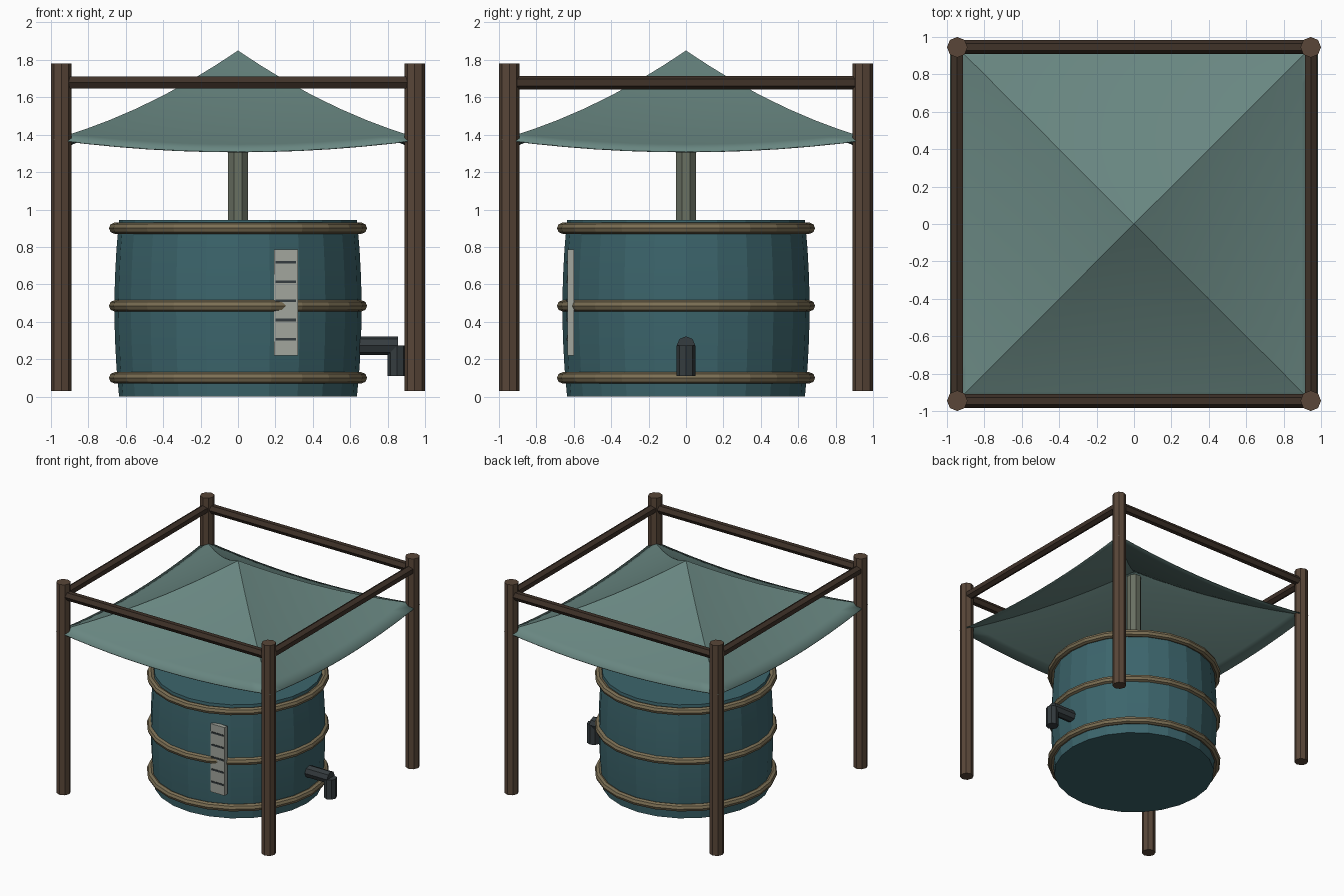
import bpy, bmesh, math
from mathutils import Matrix, Vector

if "Cube" in bpy.data.objects:
    bpy.data.objects.remove(bpy.data.objects["Cube"])


def material(name, rgb):
    m = bpy.data.materials.new(name)
    m.diffuse_color = (*rgb, 1)
    m.use_nodes = True
    m.node_tree.nodes["Principled BSDF"].inputs["Base Color"].default_value = m.diffuse_color
    return m


TEAL = material("tank_teal", (0.045, 0.13, 0.15))
CLOTH = material("canopy_cloth", (0.14, 0.24, 0.22))
WOOD = material("wood", (0.10, 0.062, 0.04))
BEAM = material("dark_wood", (0.05, 0.032, 0.022))
TAN = material("hoop_tan", (0.20, 0.16, 0.09))
POLE = material("pole", (0.14, 0.16, 0.12))
PALE = material("gauge_plate", (0.36, 0.38, 0.34))
DARK = material("dark_metal", (0.035, 0.045, 0.05))


def finish(name, bm, mat):
    bmesh.ops.recalc_face_normals(bm, faces=bm.faces)
    me = bpy.data.meshes.new(name)
    bm.to_mesh(me)
    bm.free()
    ob = bpy.data.objects.new(name, me)
    bpy.context.collection.objects.link(ob)
    me.materials.append(mat)
    return ob


def rod(name, a, b, r, sides, mat, spin=0.0):
    """Capped prism from a to b."""
    a, b = Vector(a), Vector(b)
    d = b - a
    turn = Matrix.Identity(4)
    if abs(d.x) > 1e-6:
        turn = Matrix.Rotation(math.pi / 2, 4, 'Y')
    elif abs(d.y) > 1e-6:
        turn = Matrix.Rotation(math.pi / 2, 4, 'X')
    bm = bmesh.new()
    bmesh.ops.create_cone(bm, cap_ends=True, segments=sides, radius1=r, radius2=r,
                          depth=d.length,
                          matrix=Matrix.Translation((a + b) / 2) @ turn @ Matrix.Rotation(spin, 4, 'Z'))
    return finish(name, bm, mat)


def box(name, lo, hi, mat):
    lo, hi = Vector(lo), Vector(hi)
    bm = bmesh.new()
    bmesh.ops.create_cube(bm, size=1, matrix=Matrix.Translation((lo + hi) / 2) @ Matrix.Diagonal((*(hi - lo), 1)))
    return finish(name, bm, mat)


def lathe(name, profile, sides, mat, closed=False):
    """Spin (radius, z) points about z; open profiles get end caps."""
    bm = bmesh.new()
    rings = [[bm.verts.new((r * math.cos(2 * math.pi * i / sides), r * math.sin(2 * math.pi * i / sides), z))
              for i in range(sides)] for r, z in profile]
    pairs = list(zip(rings, rings[1:]))
    if closed:
        pairs.append((rings[-1], rings[0]))
    for p, q in pairs:
        for i in range(sides):
            j = (i + 1) % sides
            bm.faces.new((p[i], p[j], q[j], q[i]))
    if not closed:
        bm.faces.new(rings[0])
        bm.faces.new(rings[-1])
    return finish(name, bm, mat)


# Bulging tank
H = 0.945
lathe("tank", [(0.636 + 0.025 * (1 - (2 * k / 6 - 1) ** 2), H * k / 6) for k in range(7)], 24, TEAL)

# Three round hoops
for label, z in (("lower", 0.1), ("middle", 0.485), ("upper", 0.9)):
    ring = [(0.66 + 0.03 * math.cos(k * math.pi / 4), z + 0.03 * math.sin(k * math.pi / 4)) for k in range(8)]
    lathe(label + "_hoop", ring, 24, TAN, closed=True)

# Corner posts
for sx in (-1, 1):
    for sy in (-1, 1):
        x, y = 0.945 * sx, 0.945 * sy
        rod("corner_post", (x, y, 0.03), (x, y, 1.78), 0.055, 8, WOOD)

# Hexagonal top rails
for s in (-1, 1):
    rod("rail_x", (-0.945, 0.947 * s, 1.678), (0.945, 0.947 * s, 1.678), 0.037, 6, BEAM)
    rod("rail_y", (0.947 * s, -0.945, 1.678), (0.947 * s, 0.945, 1.678), 0.037, 6, BEAM)

# Centre pole holding up the canopy
rod("centre_pole", (0, 0, 0.9), (0, 0, 1.79), 0.058, 8, POLE, math.pi / 8)

# Canopy: four sagging triangular panels
bm = bmesh.new()
HALF, N = 0.985, 12
levels = [0.12, 0.25, 0.4, 0.55, 0.7, 0.82, 0.91, 1.0]
for side in range(4):
    rot = Matrix.Rotation(side * math.pi / 2, 3, 'Z')
    apex = bm.verts.new((0, 0, 1.85))
    prev = None
    for t in levels:
        row = []
        for i in range(N + 1):
            s = 2 * i / N - 1
            z = 1.85 - 0.473 * t - 0.2 * t * (1 - t) - 0.066 * t * t * (1 - s * s)
            row.append(bm.verts.new(rot @ Vector((HALF * t * s, -HALF * t, z))))
        for i in range(N):
            if prev:
                bm.faces.new((prev[i], row[i], row[i + 1], prev[i + 1]))
            else:
                bm.faces.new((apex, row[i], row[i + 1]))
        prev = row
bmesh.ops.remove_doubles(bm, verts=bm.verts, dist=1e-4)
canopy = finish("canopy", bm, CLOTH)
thick = canopy.modifiers.new("thickness", 'SOLIDIFY')
thick.thickness = 0.006

# Level gauge with tick marks
box("gauge_plate", (0.192, -0.634, 0.22), (0.32, -0.598, 0.787), PALE)
for k in range(5):
    z = 0.307 + 0.1025 * k
    box("gauge_tick", (0.2, -0.638, z - 0.007), (0.31, -0.63, z + 0.007), DARK)

# Outlet spout
rod("spout_pipe", (0.6, 0, 0.272), (0.855, 0, 0.272), 0.05, 8, DARK)
rod("spout_drop", (0.85, 0, 0.11), (0.85, 0, 0.272), 0.05, 8, DARK)

# Smooth shading for the round and draped parts
for ob in bpy.data.objects:
    ob.select_set(ob.name == "canopy" or ob.name.endswith("hoop") or ob.name == "tank")
bpy.context.view_layer.objects.active = canopy
bpy.ops.object.shade_smooth_by_angle(angle=math.radians(12))
